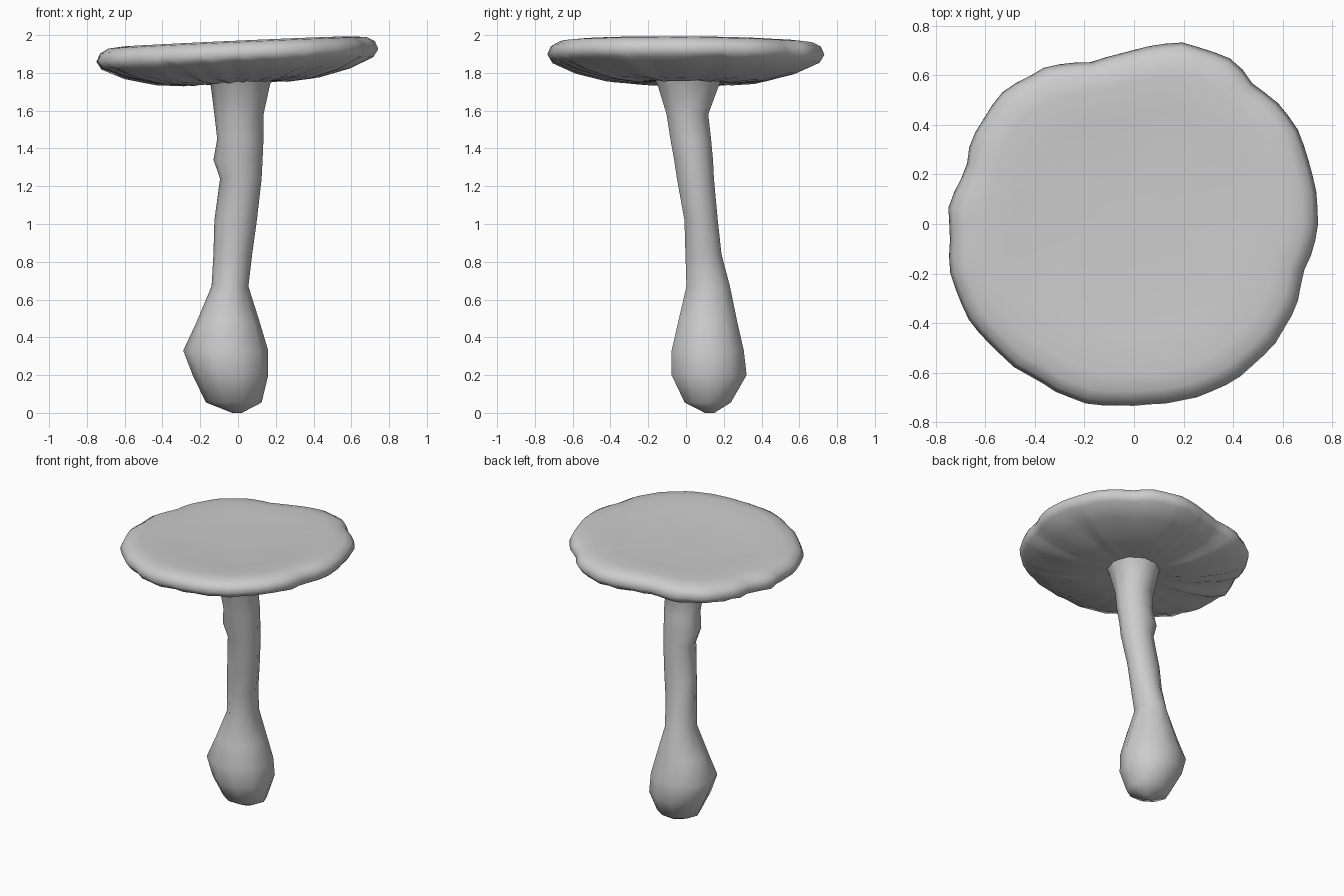
import bpy, bmesh, math, random

if "Cube" in bpy.data.objects:
    bpy.data.objects.remove(bpy.data.objects["Cube"])

random.seed(4)


def skin_rings(name, rings, angle):
    """Join rings of points into a closed skin, capped at both ends."""
    bm = bmesh.new()
    loops = [[bm.verts.new(p) for p in ring] for ring in rings]
    n = len(loops[0])
    for a, b in zip(loops, loops[1:]):
        for i in range(n):
            j = (i + 1) % n
            bm.faces.new((a[i], a[j], b[j], b[i]))
    for loop in (loops[0], loops[-1]):
        mid = bm.verts.new(sum((v.co for v in loop), loop[0].co * 0) / n)
        for i in range(n):
            bm.faces.new((loop[i], loop[(i + 1) % n], mid))
    bmesh.ops.recalc_face_normals(bm, faces=bm.faces)
    mesh = bpy.data.meshes.new(name)
    bm.to_mesh(mesh)
    bm.free()
    obj = bpy.data.objects.new(name, mesh)
    bpy.context.collection.objects.link(obj)
    bpy.ops.object.select_all(action='DESELECT')
    obj.select_set(True)
    bpy.context.view_layer.objects.active = obj
    bpy.ops.object.shade_smooth_by_angle(angle=math.radians(angle))
    return obj


# Stem with bulbous foot: z, left, right, front, back
stem = [
    (0.00, -0.03, 0.02, 0.10, 0.15),
    (0.055, -0.17, 0.125, -0.01, 0.24),
    (0.20, -0.24, 0.16, -0.08, 0.325),
    (0.33, -0.29, 0.16, -0.08, 0.31),
    (0.48, -0.22, 0.115, -0.045, 0.275),
    (0.67, -0.14, 0.055, 0.0, 0.235),
    (0.84, -0.13, 0.075, -0.005, 0.19),
    (1.02, -0.125, 0.10, -0.01, 0.17),
    (1.24, -0.095, 0.125, -0.05, 0.15),
    (1.34, -0.13, 0.13, -0.065, 0.145),
    (1.45, -0.11, 0.135, -0.085, 0.135),
    (1.58, -0.125, 0.135, -0.105, 0.12),
    (1.74, -0.145, 0.17, -0.155, 0.18),
    (1.80, -0.18, 0.20, -0.19, 0.21),
]
SIDES = 10
rings = []
for z, l, r, f, b in stem:
    rings.append([((l + r) / 2 + (r - l) / 2 * math.cos(math.tau * i / SIDES),
                   (f + b) / 2 + (b - f) / 2 * math.sin(math.tau * i / SIDES) * 1.03, z)
                  for i in range(SIDES)])
skin_rings("stem", rings, 70)

# Cap outline: radius every 15 degrees, counter-clockwise from +x
outline = [.745, .75, .76, .755, .775, .755, .70, .675, .725, .75, .74, .735,
           .735, .765, .77, .755, .745, .75, .73, .74, .75, .745, .74, .72]
notches = {50: .02, 162: .03, 176: -.02, 342: .015}

# Cap section: fraction of radius, height, gill depth
section = [(.12, 1.948, 0), (.35, 1.948, 0), (.62, 1.957, 0), (.82, 1.966, 0),
           (.92, 1.958, 0), (.975, 1.935, 0), (1.0, 1.893, 0), (.965, 1.855, .006),
           (.80, 1.803, .010), (.58, 1.762, .009), (.38, 1.747, .006), (.2, 1.757, 0)]


def cap_radius(deg):
    k = int(deg // 15)
    t = deg / 15 - k
    r = outline[k % 24] * (1 - t) + outline[(k + 1) % 24] * t
    for a, depth in notches.items():
        r -= depth * math.exp(-((deg - a) / 4) ** 2)
    return r


SEG = 72
wobble = [random.uniform(-1, 1) for _ in range(SEG)]
rings = []
for frac, z, gill in section:
    ring = []
    for i in range(SEG):
        deg = i * 360 / SEG
        a = math.radians(deg)
        r = cap_radius(deg) * frac
        if frac > 0.9:
            r += wobble[i] * 0.004
        x, y = r * math.cos(a), r * math.sin(a)
        tilt = 0.045 * x - 0.008 * y
        ring.append((x, y, z + tilt + gill * wobble[(i * 5) % SEG]))
    rings.append(ring)
skin_rings("cap", rings, 60)
